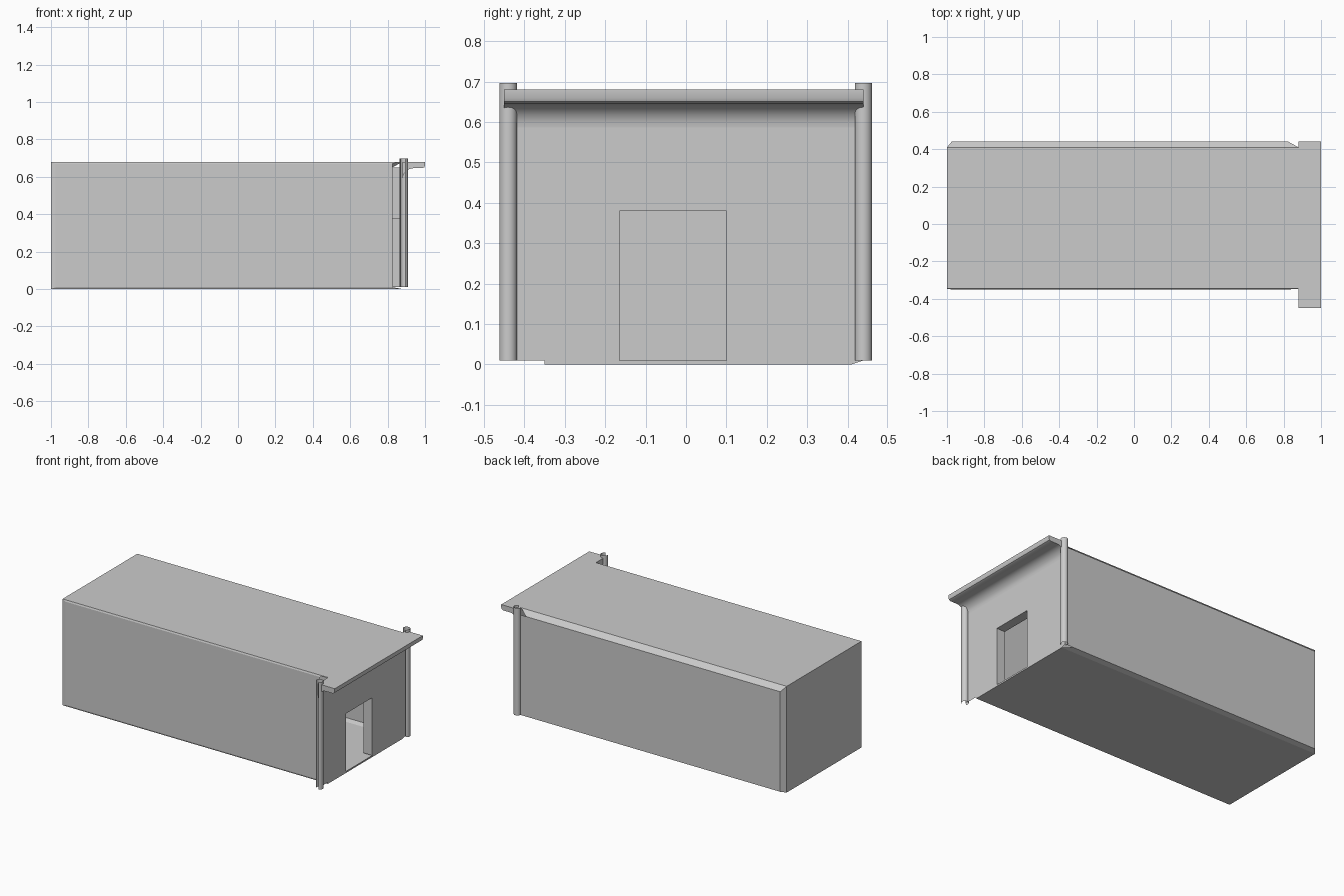
import bpy, bmesh, math

if "Cube" in bpy.data.objects:
    bpy.data.objects.remove(bpy.data.objects["Cube"])

X0, X1, H = -1.0, 0.88, 0.68     # hall length limits and roof height
YF, YB, ZB = -0.346, 0.41, 0.01  # front / back eaves, plinth height


def make(name, faces):
    """Build a surface object from a list of polygons."""
    bm = bmesh.new()
    for f in faces:
        bm.faces.new([bm.verts.new(p) for p in f])
    bmesh.ops.remove_doubles(bm, verts=bm.verts, dist=1e-5)
    bmesh.ops.recalc_face_normals(bm, faces=bm.faces)
    me = bpy.data.meshes.new(name)
    bm.to_mesh(me)
    bm.free()
    ob = bpy.data.objects.new(name, me)
    bpy.context.collection.objects.link(ob)
    return ob


def smooth(ob):
    bpy.ops.object.select_all(action='DESELECT')
    ob.select_set(True)
    bpy.context.view_layer.objects.active = ob
    bpy.ops.object.shade_smooth_by_angle(angle=math.radians(35))


def rect_x(x, y0, y1, z0, z1):
    return [(x, y0, z0), (x, y1, z0), (x, y1, z1), (x, y0, z1)]


def rect_z(z, x0, x1, y0, y1):
    return [(x0, y0, z), (x1, y0, z), (x1, y1, z), (x0, y1, z)]


def bevelled_wall(y, yi, top_drop, x_end):
    """Long wall standing proud of the eaves, with sloped borders."""
    outer = [(X0, y, 0), (X1, y, 0), (X1, y, H), (X0, y, H)]
    xa, xb, zb = X0 + 0.025, 0.825, H - top_drop
    inner = [(xa, yi, ZB), (xb, yi, ZB), (xb, yi, zb), (xa, yi, zb)]
    faces = [inner]
    for i in (0, 2, 3):
        j = (i + 1) % 4
        faces.append([outer[i], outer[j], inner[j], inner[i]])
    if x_end > xb:   # flat run of wall up to the column
        faces.append([(xb, yi, ZB), (x_end, yi, ZB),
                      (x_end, yi, zb), (xb, yi, zb)])
    return faces


# hall shell: roof, floor, end wall and the two bevelled long walls
shell = [rect_z(H, X0, X1, YF, YB), rect_z(0, X0, X1, YF, YB),
         rect_x(X0, YF, YB, 0, H)]
shell += bevelled_wall(YB, 0.44, 0.03, X1)
shell += bevelled_wall(YF, -0.35, 0.01, 0)     # open slot beside the facade
make("hall_shell", shell)

# plinth edge below the facade
make("plinth_edge", [[(X1, -0.35, 0), (X1, YB, 0), (X1, 0.44, ZB),
                      (X1, -0.35, ZB)]])

# entrance facade with a doorway and its deep reveal
DY0, DY1, DZ, W, XI = -0.165, 0.10, 0.38, 0.44, 0.82
facade = [rect_x(X1, -W, DY0, ZB, DZ), rect_x(X1, DY1, W, ZB, DZ),
          [(X1, -W, DZ), (X1, DY0, DZ), (X1, DY1, DZ), (X1, W, DZ),
           (X1, W, H), (X1, -W, H)],
          rect_z(DZ, XI, X1, DY0, DY1)]
for y in (DY0, DY1):
    facade.append([(XI, y, ZB), (X1, y, ZB), (X1, y, DZ), (XI, y, DZ)])
make("entrance_facade", facade)

# canopy: straight top with a coved underside, extruded along y
profile = [(X1, H), (1.0, H), (1.0, 0.660), (0.996, 0.651), (0.985, 0.646)]
for i in range(9):
    a = math.radians(90 + 90 * i / 8)
    profile.append((0.94 + 0.06 * math.cos(a), 0.586 + 0.06 * math.sin(a)))
ends = [[(x, y, z) for x, z in profile] for y in (-0.45, 0.44)]
canopy = list(ends)
for i in range(len(profile)):
    j = (i + 1) % len(profile)
    canopy.append([ends[0][i], ends[0][j], ends[1][j], ends[1][i]])
smooth(make("canopy", canopy))

# corner columns: hollow pipes, slotted on their front inner side
R, ZT = 0.022, 0.697
for label, cy in (("front", -0.44), ("back", 0.439)):
    ring = []
    for i in range(17):
        a = math.radians(-110 + 35 + 290 * i / 16)
        ring.append((0.886 + R * math.cos(a), cy + R * math.sin(a)))
    pipe = [[(*a, ZB), (*b, ZB), (*b, ZT), (*a, ZT)]
            for a, b in zip(ring, ring[1:])]
    smooth(make(label + "_column", pipe))
